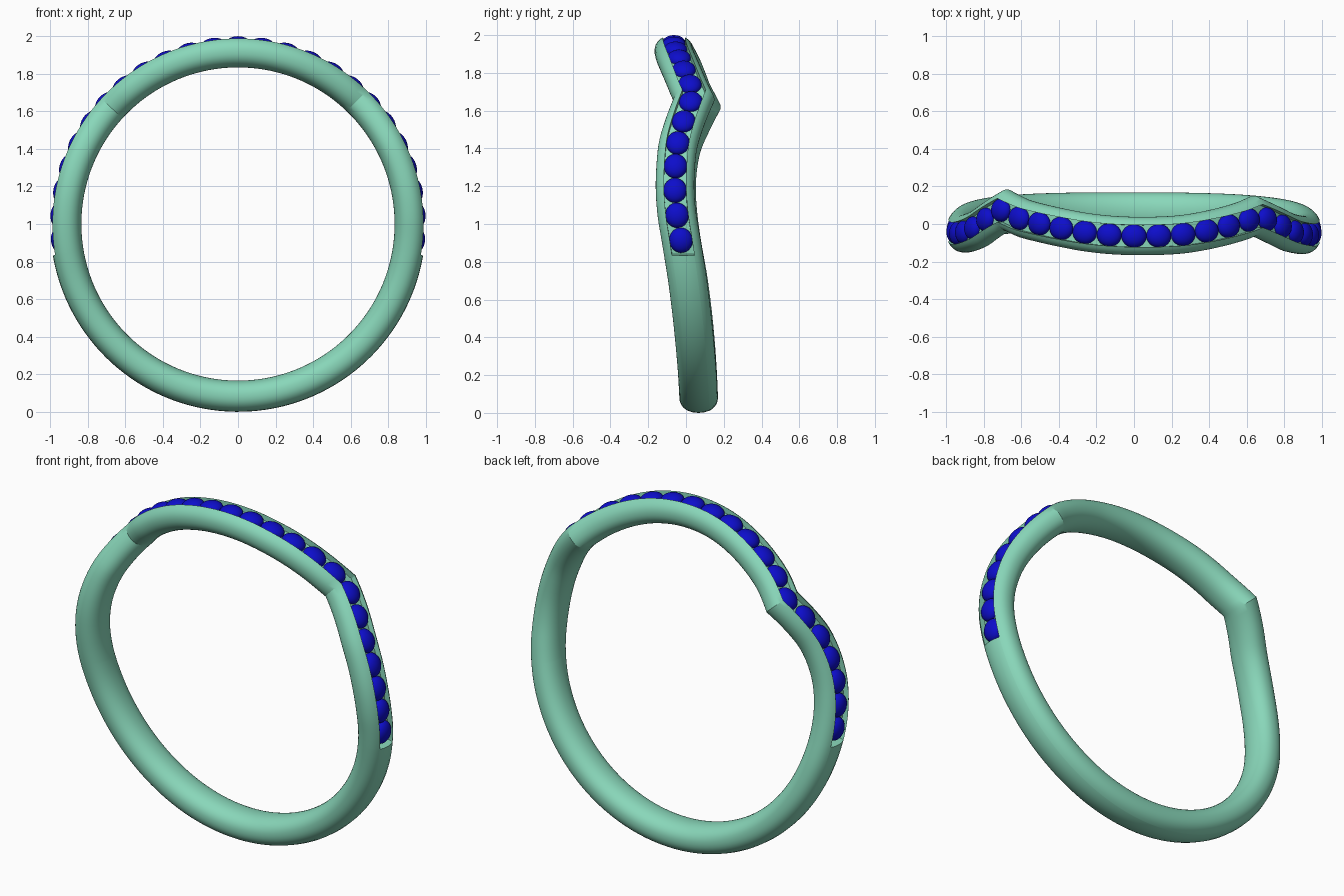
import bpy, bmesh
from math import sin, cos, pi, radians, degrees, sqrt, copysign
from mathutils import Vector, Matrix

if "Cube" in bpy.data.objects:
    bpy.data.objects.remove(bpy.data.objects["Cube"])

R_MID, HALF_R, HALF_W = 0.917, 0.083, 0.102   # ring section
GROOVE_W, GROOVE_R = 0.055, 0.955             # stone channel
GROOVE_END = 99.5
STONES, STEP = 12, 7.93

# sideways wave of the band: (degrees from top, y), split at the two sharp kinks
CROWN = [(-47.5, .074), (-40, .032), (-32, .003), (-24, -.022), (-16, -.044), (-8, -.058),
         (0, -.064), (8, -.063), (16, -.055), (24, -.036), (32, -.01), (39.5, .02), (44, .043)]
SHANK = [(44, .043), (55, -.01), (63, -.042), (71, -.055), (79, -.058), (87, -.048), (95, -.027),
         (110, .01), (128, .04), (150, .06), (180, .067), (210, .062), (232, .045), (250, .015),
         (265, -.025), (273, -.042), (281, -.05), (289, -.043), (297, -.02), (305, .027), (312.5, .074)]


def material(name, color):
    m = bpy.data.materials.new(name)
    m.diffuse_color = color
    m.use_nodes = True
    m.node_tree.nodes["Principled BSDF"].inputs["Base Color"].default_value = m.diffuse_color
    return m


def interpolate(table, a):
    """Smooth cubic through the table points."""
    def tangent(i):
        lo, hi = max(i - 1, 0), min(i + 1, len(table) - 1)
        return (table[hi][1] - table[lo][1]) / (table[hi][0] - table[lo][0])
    i = 0
    while i < len(table) - 2 and a > table[i + 1][0]:
        i += 1
    (a0, y0), (a1, y1) = table[i], table[i + 1]
    h = a1 - a0
    t = (a - a0) / h
    return ((2*t**3 - 3*t**2 + 1) * y0 + (t**3 - 2*t**2 + t) * h * tangent(i)
            + (3*t**2 - 2*t**3) * y1 + (t**3 - t**2) * h * tangent(i + 1))


def wave(a):
    a = (a + 47.5) % 360 - 47.5
    return interpolate(CROWN if a <= 44 else SHANK, a)


def slope(a):
    return (wave(a + .5) - wave(a - .5)) / (radians(1) * R_MID)


def stretch(a):
    return sqrt(1 + max(slope(a - 1)**2, slope(a + 1)**2))


def point(a, r, y):
    return Vector((r * sin(radians(a)), y, 1 + r * cos(radians(a))))


def finish(bm, name, mat, angle):
    bmesh.ops.recalc_face_normals(bm, faces=bm.faces)
    mesh = bpy.data.meshes.new(name)
    bm.to_mesh(mesh)
    bm.free()
    ob = bpy.data.objects.new(name, mesh)
    bpy.context.collection.objects.link(ob)
    mesh.materials.append(mat)
    bpy.ops.object.select_all(action='DESELECT')
    ob.select_set(True)
    bpy.context.view_layer.objects.active = ob
    bpy.ops.object.shade_smooth_by_angle(angle=radians(angle))
    return ob


def outer(w):
    return R_MID + HALF_R * (1 - abs(w / HALF_W)**2.2)**(1 / 2.2)


def section(grooved):
    """Rounded section as (y, radius), with the channel cut in its outer side."""
    pts = []
    start = 0.575    # angle from the outward direction where the channel rim lies
    for i in range(33):
        t = start + (2*pi - 2*start) * i / 32
        s, c = sin(t), cos(t)
        e = 2 / 2.2
        pts.append((HALF_W * copysign(abs(s)**e, s), R_MID + HALF_R * copysign(abs(c)**e, c)))
    rim = pts[0][0]
    for k in (-1, -.5, 0, .5, 1):
        w = k * rim * .985
        pts.append((w, GROOVE_R if grooved else outer(w)))
    return pts


# band swept around the finger, with a step at each channel end
angles = sorted({round(-47.5 + 91.5 * i / 40, 3) for i in range(41)}
                | {round(44 + 268.5 * i / 110, 3) for i in range(1, 110)}
                | {GROOVE_END, GROOVE_END + .15, 360 - GROOVE_END, 360 - GROOVE_END - .15})
bm = bmesh.new()
rings = []
for a in angles:
    signed = a if a <= 180 else a - 360
    prof = section(abs(signed) <= GROOVE_END + .01)
    k = stretch(a)
    rings.append([bm.verts.new(point(a, r, wave(a) + w * k)) for w, r in prof])
n = len(rings[0])
for i, ring in enumerate(rings):
    nxt = rings[(i + 1) % len(rings)]
    for j in range(n):
        bm.faces.new((ring[j], ring[(j + 1) % n], nxt[(j + 1) % n], nxt[j]))
finish(bm, "ring_band", material("band_green", (.25, .68, .49, 1)), 24)

# row of domed stones set in the channel
bm = bmesh.new()
for i in range(-STONES, STONES + 1):
    a = i * STEP
    out = Vector((sin(radians(a)), 0, cos(radians(a))))
    along = Vector((cos(radians(a)), slope(a), -sin(radians(a)))).normalized()
    side = out.cross(along)
    frame = Matrix((along * .067, side * .062, out * .042)).transposed().to_4x4()
    frame.translation = point(a, .958, wave(a))
    bmesh.ops.create_uvsphere(bm, u_segments=24, v_segments=14, radius=1, matrix=frame)
finish(bm, "channel_stones", material("stone_blue", (.004, .004, .6, 1)), 40)
